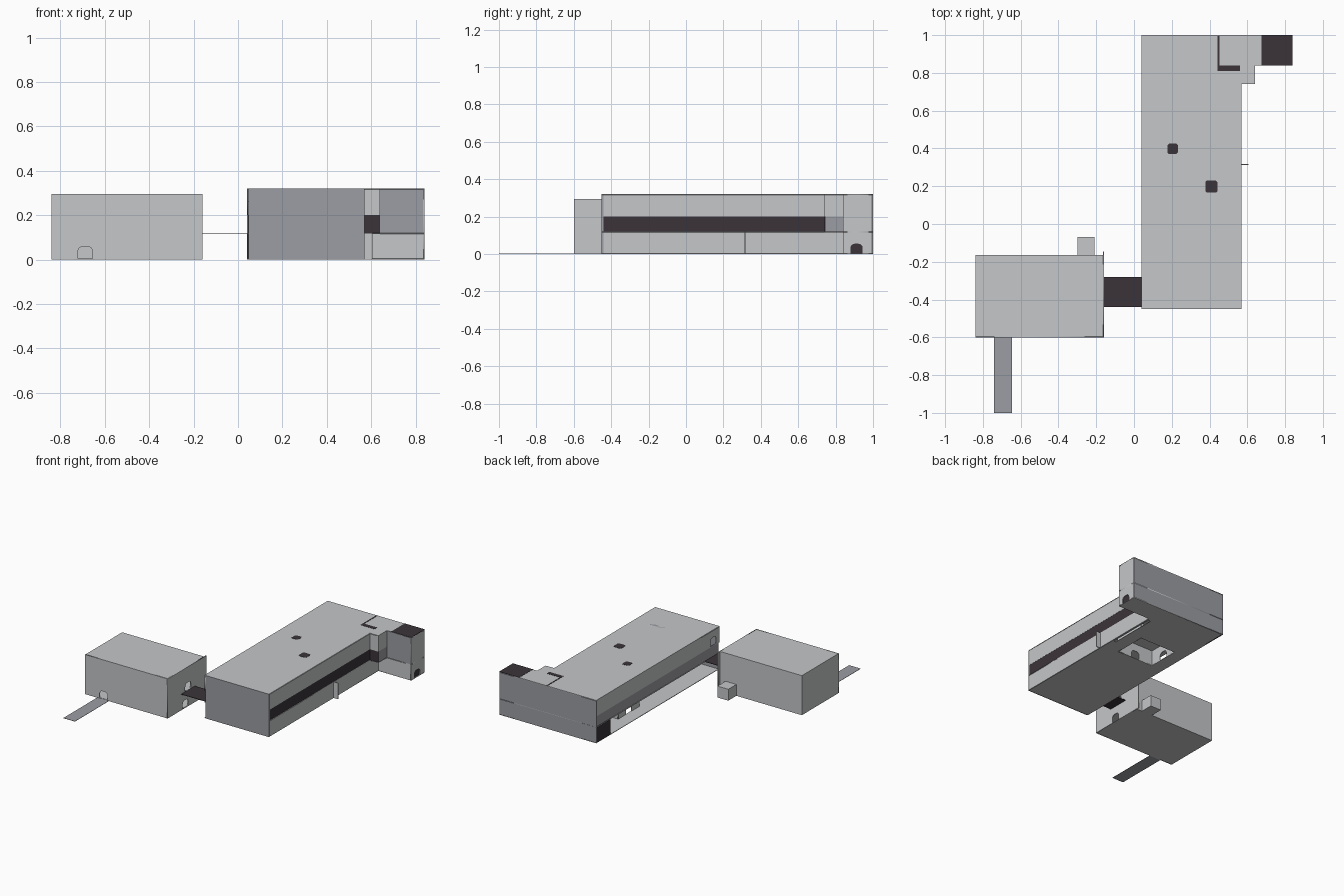
import bpy, math

if "Cube" in bpy.data.objects:
    bpy.data.objects.remove(bpy.data.objects["Cube"])

def mat(name, c):
    m = bpy.data.materials.new(name)
    m.diffuse_color = (*c, 1)
    m.use_nodes = True
    m.node_tree.nodes["Principled BSDF"].inputs["Base Color"].default_value = m.diffuse_color
    return m

LIGHT = mat("light_grey", (0.56, 0.57, 0.58))
MID = mat("mid_grey", (0.333, 0.337, 0.371))
DARK = mat("near_black", (0.044, 0.034, 0.042))

def add(name, mesh, m):
    mesh.materials.clear()
    mesh.materials.append(m)
    ob = bpy.data.objects.new(name, mesh)
    bpy.context.collection.objects.link(ob)
    return ob

def box(name, x0, x1, y0, y1, z0, z1, m=LIGHT):
    v = [(x, y, z) for x in (x0, x1) for y in (y0, y1) for z in (z0, z1)]
    f = [(0, 1, 3, 2), (4, 6, 7, 5), (0, 4, 5, 1), (2, 3, 7, 6), (0, 2, 6, 4), (1, 5, 7, 3)]
    me = bpy.data.meshes.new(name)
    me.from_pydata(v, [], f)
    return add(name, me, m)

def rect(a0, a1, b0, b1):
    return [(a0, b0), (a1, b0), (a1, b1), (a0, b1)]

def arch(a, b, w=0.066, h=0.06):
    """Round-cornered door outline centred on a, standing on b."""
    r = w * 0.35
    pts = [(a - w / 2, b + 0.002), (a + w / 2, b + 0.002)]
    for cx, start in ((a + w / 2 - r, 0), (a - w / 2 + r, 90)):
        for i in range(5):
            t = math.radians(start + i * 22.5)
            pts.append((cx + r * math.cos(t), b + h - r + r * math.sin(t)))
    return pts

def sheet(name, loops, plane, pos, m=LIGHT, t=0.005):
    """Flat slab with holes; plane is x, y or z, pos is its lower face on that axis."""
    cu = bpy.data.curves.new(name, 'CURVE')
    cu.dimensions = '2D'
    cu.fill_mode = 'BOTH'
    cu.extrude = t / 2
    for pts in loops:
        s = cu.splines.new('POLY')
        s.points.add(len(pts) - 1)
        for p, (a, b) in zip(s.points, pts):
            p.co = (a, b, 0, 1)
        s.use_cyclic_u = True
    tmp = bpy.data.objects.new("tmp", cu)
    bpy.context.collection.objects.link(tmp)
    dg = bpy.context.evaluated_depsgraph_get()
    me = bpy.data.meshes.new_from_object(tmp.evaluated_get(dg))
    bpy.data.objects.remove(tmp)
    ob = add(name, me, m)
    c = pos + t / 2
    q = math.pi / 2
    if plane == 'x':
        ob.rotation_euler, ob.location = (q, 0, q), (c, 0, 0)
    elif plane == 'y':
        ob.rotation_euler, ob.location = (q, 0, 0), (0, c, 0)
    else:
        ob.location = (0, 0, c)
    return ob

# --- small building on the left ---
H = 0.295
sheet("small_front_wall", [rect(-.84, -.16, 0, H), arch(-.688, 0)], 'y', -.6)
sheet("small_right_wall", [rect(-.6, -.145, 0, H), arch(-.39, 0), arch(-.36, .12)], 'x', -.165)
box("small_back_wall", -.84, -.165, -.17, -.165, 0, H)
box("small_left_wall", -.84, -.835, -.595, -.17, 0, H)
box("small_roof", -.835, -.165, -.595, -.17, H - .005, H)
box("small_floor", -.835, -.165, -.595, -.17, 0, .004)
box("small_upper_floor", -.835, -.165, -.595, -.17, .115, .12)
box("back_annex_box", -.30, -.21, -.165, -.07, 0, .085)
box("entrance_path", -.74, -.645, -1, -.6, 0, .002, MID)
box("link_bridge", -.16, .05, -.44, -.28, .118, .121, DARK)

# --- long building: slabs ---
T = 0.32
tail = [(.84, .84), (.84, 1), (.04, 1)]
step = [(.57, .74), (.64, .74), (.64, .84)]
plan = [(.04, -.45), (.57, -.45)]
sheet("long_roof", [plan + step + tail], 'z', T - .005)
sheet("long_upper_floor", [plan + step + tail], 'z', .116, t=.004)
sheet("long_ground_floor", [plan + [(.57, .84)] + tail,
      rect(.14, .44, .36, .60), rect(.54, .558, .45, .82)], 'z', 0, t=.004)

# --- long building: end walls ---
box("long_front_wall", .048, .57, -.451, -.44, 0, T, MID)
box("long_back_wall", .04, .84, .99, 1.0, 0, T, MID)

# --- long building: right side ---
box("right_lower_wall", .56, .57, -.44, .84, 0, .12)
box("right_window_band", .56, .569, -.44, .74, .12, .2, DARK)
box("right_upper_wall", .56, .57, -.44, .74, .2, T)
box("right_fin", .57, .605, .313, .318, 0, .12)

# --- long building: left side, open at ground level ---
sheet("left_upper_wall", [rect(-.45, .99, .2, T), arch(-.38, .205)], 'x', .04)
box("left_window_band", .044, .05, -.44, .99, .12, .2, MID)
box("left_dark_panel", .04, .05, .83, .99, 0, .12, DARK)

# --- stepped corner and annex ---
box("step_front_upper", .57, .64, .74, .745, .2, T)
box("step_front_window", .57, .638, .741, .746, .12, .2, DARK)
box("step_side_upper", .635, .64, .745, .84, .2, T)
box("step_side_window", .633, .639, .745, .84, .12, .2, MID)
box("annex_front_lower", .57, .835, .84, .845, 0, .12)
box("annex_front_upper", .64, .835, .84, .845, .12, T, MID)
sheet("annex_right_wall", [rect(.84, .99, 0, T), arch(.912, 0, .066, .055)], 'x', .835)
box("annex_door", .828, .834, .87, .955, 0, .06, DARK)

# --- ground floor room ---
sheet("room_wall_front", [rect(.14, .44, 0, .116), arch(.29, 0)], 'y', .355)
sheet("room_wall_back", [rect(.14, .44, 0, .116), arch(.29, 0)], 'y', .60)
sheet("room_wall_left", [rect(.355, .605, 0, .116), arch(.48, 0)], 'x', .135)
sheet("room_wall_right", [rect(.355, .605, 0, .116), arch(.48, 0)], 'x', .44)

# --- roof details ---
box("inner_wall_top", .045, .44, -.28, -.20, .26, T, MID)
R = T + .0015
box("roof_shaft_cover", .675, .84, .84, 1.0, T - .002, R, DARK)
box("roof_slot_long", .443, .452, .81, .995, T - .002, R, DARK)
box("roof_slot_short", .443, .56, .81, .84, T - .002, R, DARK)
for i, (x, y, s) in enumerate([(.205, .398, .027), (.41, .198, .032)]):
    k = s * .75
    pts = [(x + a, y + b) for a, b in ((s, -k), (s, k), (k, s), (-k, s),
                                       (-s, k), (-s, -k), (-k, -s), (k, -s))]
    sheet("roof_hatch_%d" % (i + 1), [pts], 'z', T - .002, DARK, t=.0035)
